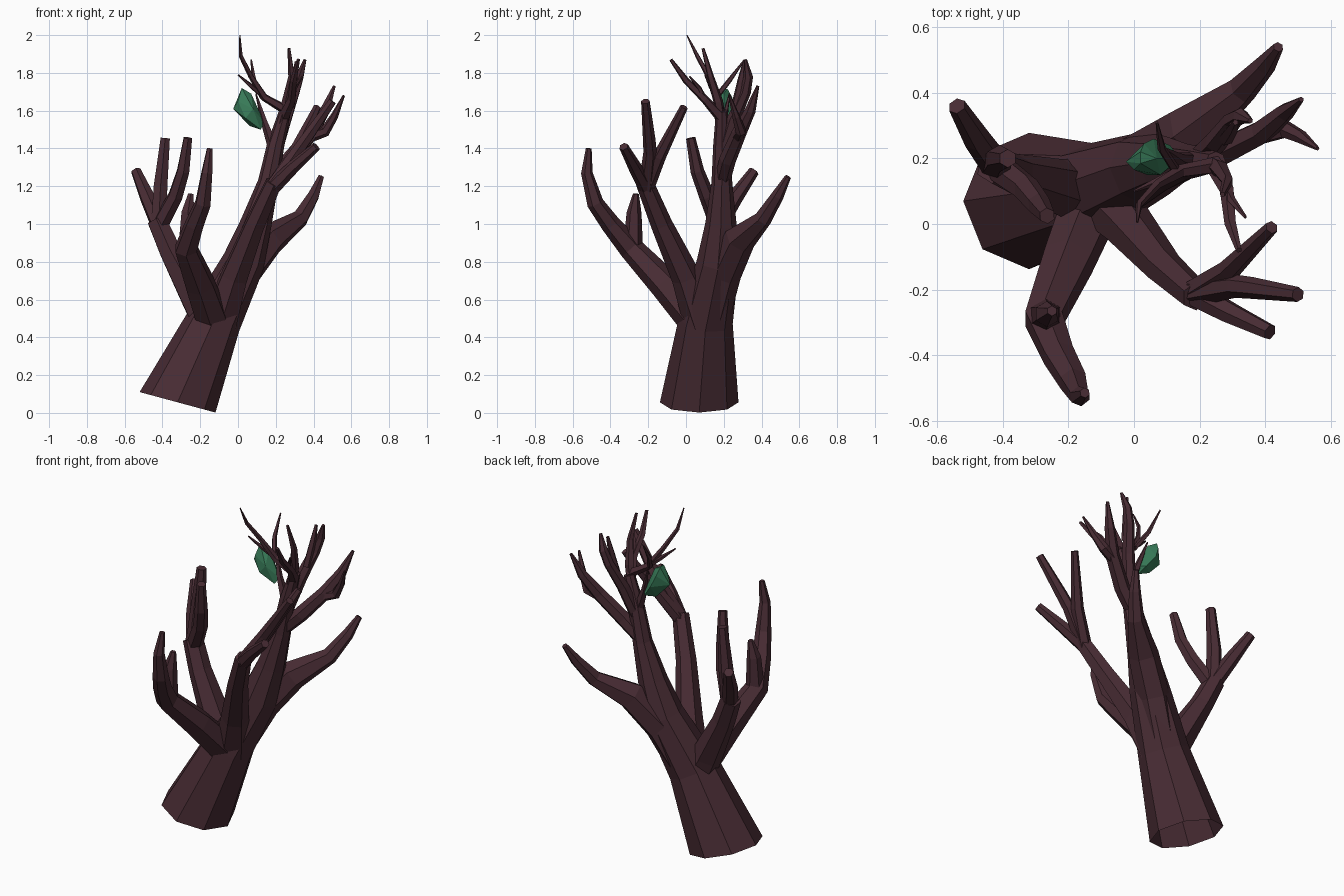
import bpy, bmesh, math
from mathutils import Vector


def material(name, rgb):
    m = bpy.data.materials.new(name)
    m.diffuse_color = (*rgb, 1)
    return m


BARK = material("bark", (0.065, 0.025, 0.034))
LEAF = material("leaf_green", (0.04, 0.2, 0.1))


def finish(name, bm, mat):
    bmesh.ops.recalc_face_normals(bm, faces=bm.faces)
    me = bpy.data.meshes.new(name)
    bm.to_mesh(me)
    bm.free()
    me.materials.append(mat)
    ob = bpy.data.objects.new(name, me)
    bpy.context.collection.objects.link(ob)
    return ob


def limb(name, path, sides=6, first=None, turn=0.5, open_base=False):
    """Faceted tapering tube through (x, y, z, radius) points."""
    bm = bmesh.new()
    pts = [Vector(p[:3]) for p in path]
    n = len(pts)
    rings, u = [], Vector((1, 0, 0))
    for i, p in enumerate(pts):
        a = (p - pts[i - 1]).normalized() if i else Vector()
        b = (pts[i + 1] - p).normalized() if i < n - 1 else Vector()
        t = (a + b).normalized()
        if i == 0 and first:
            t = Vector(first).normalized()
        u = (u - t * u.dot(t)).normalized()
        v = t.cross(u)
        ring = []
        for k in range(sides):
            w = math.tau * (k + turn) / sides
            ring.append(bm.verts.new(p + (u * math.cos(w) + v * math.sin(w)) * path[i][3] * 1.04))
        rings.append(ring)
    for r, s in zip(rings, rings[1:]):
        for k in range(sides):
            j = (k + 1) % sides
            bm.faces.new((r[k], r[j], s[j], s[k]))
    if not open_base:
        bm.faces.new(rings[0])
    bm.faces.new(rings[-1])
    return finish(name, bm, BARK)


# Trunk running into the main limb
limb("trunk", [(-.32, .07, .056, .2), (-.125, .105, .49, .138), (.03, .17, .8, .108),
               (.095, .185, 1.0, .08), (.16, .19, 1.22, .053), (.2, .19, 1.42, .044),
               (.25, .19, 1.6, .03)], 8, (.27, 0, 1), 0, True)

# Back limb, flowing out of the trunk
limb("back_limb", [(-.1, .13, .48, .09), (.03, .2, .74, .09), (.17, .285, .92, .082), (.33, .41, 1.03, .045),
                   (.40, .485, 1.15, .032), (.44, .54, 1.25, .016)])

# Left limb with three stubs
limb("left_limb", [(-.14, .1, .46, .1), (-.22, .11, .6, .085), (-.36, .15, .86, .062), (-.43, .18, 1.02, .055)])
limb("left_stub_outer", [(-.415, .17, .99, .045), (-.48, .26, 1.14, .04), (-.54, .36, 1.28, .027)])
limb("left_stub_middle", [(-.42, .18, 1.0, .045), (-.41, .2, 1.2, .04), (-.385, .2, 1.455, .027)])
limb("left_stub_inner", [(-.41, .17, 1.0, .045), (-.33, .11, 1.15, .04), (-.29, .06, 1.28, .035), (-.265, .025, 1.455, .024)])

# Front limb, bent upward at the elbow
limb("front_limb", [(-.13, .06, .48, .09), (-.2, -.11, .68, .08), (-.275, -.29, .87, .062),
                    (-.23, -.4, 1.0, .05), (-.185, -.48, 1.11, .043), (-.165, -.525, 1.27, .03), (-.15, -.515, 1.4, .015)])
limb("front_stub", [(-.27, -.28, .88, .05), (-.265, -.275, 1.06, .038), (-.25, -.265, 1.16, .015)])

# Right limb with three stubs
limb("right_limb", [(-.1, .09, .48, .1), (-.02, .0, .72, .075), (.09, -.13, 1.0, .055), (.19, -.22, 1.22, .045)])
limb("right_stub_low", [(.18, -.21, 1.19, .04), (.29, -.27, 1.3, .034), (.415, -.33, 1.41, .024)])
limb("right_stub_middle", [(.18, -.21, 1.19, .042), (.31, -.19, 1.38, .034), (.36, -.195, 1.45, .032), (.5, -.215, 1.65, .022)])
limb("right_stub_inner", [(.18, -.21, 1.19, .04), (.29, -.14, 1.36, .034), (.42, -.01, 1.62, .02)])

# Upper side branch, forked
limb("upper_branch", [(.15, .19, 1.22, .04), (.27, .22, 1.34, .043), (.39, .28, 1.48, .038),
                      (.46, .34, 1.6, .028), (.51, .38, 1.73, .008)])
limb("upper_fork", [(.37, .27, 1.46, .032), (.46, .29, 1.49, .028), (.51, .265, 1.57, .02), (.56, .23, 1.68, .006)])

# Stout rear shoot of the crown
limb("rear_shoot", [(.2, .2, 1.38, .035), (.25, .25, 1.55, .034), (.3, .315, 1.7, .028), (.325, .33, 1.78, .024), (.355, .315, 1.87, .008)])

# Thin twigs of the crown
twigs = [
    [(.22, .19, 1.5, .03), (.26, .17, 1.65, .026), (.285, .13, 1.78, .018), (.27, .09, 1.93, .008)],
    [(.24, .19, 1.56, .03), (.285, .1, 1.66, .022), (.295, .0, 1.76, .018), (.32, -.08, 1.87, .009)],
    [(.28, .26, 1.62, .022), (.3, .29, 1.76, .018), (.31, .31, 1.86, .009)],
    [(.26, .18, 1.6, .026), (.14, .16, 1.67, .02), (.07, .12, 1.78, .014), (.015, .06, 1.89, .011), (.01, .005, 2.0, .003)],
    [(.13, .16, 1.68, .014), (.07, .13, 1.73, .012), (.0, .1, 1.79, .004)],
    [(.13, .16, 1.67, .015), (.085, .23, 1.76, .013), (.07, .31, 1.87, .004)],
    [(.19, .19, 1.4, .03), (.14, .2, 1.54, .018), (.095, .23, 1.69, .004)],
    [(.285, .1, 1.66, .014), (.3, .07, 1.72, .012), (.34, .02, 1.78, .005)],
]
for i, t in enumerate(twigs):
    limb(f"twig_{i + 1}", t, 5)

# Faceted leaf clump
bm = bmesh.new()
for p in [(-.025, .19, 1.61), (.02, .185, 1.72), (.02, .22, 1.715), (.07, .2, 1.69), (.14, .2, 1.535), (.12, .18, 1.5),
          (.06, .2, 1.52), (.0, .165, 1.65), (.04, .15, 1.56), (.08, .15, 1.61),
          (.03, .245, 1.67), (.06, .26, 1.6), (.11, .24, 1.53)]:
    bm.verts.new(p)
bmesh.ops.convex_hull(bm, input=bm.verts)
finish("leaf_clump", bm, LEAF)
